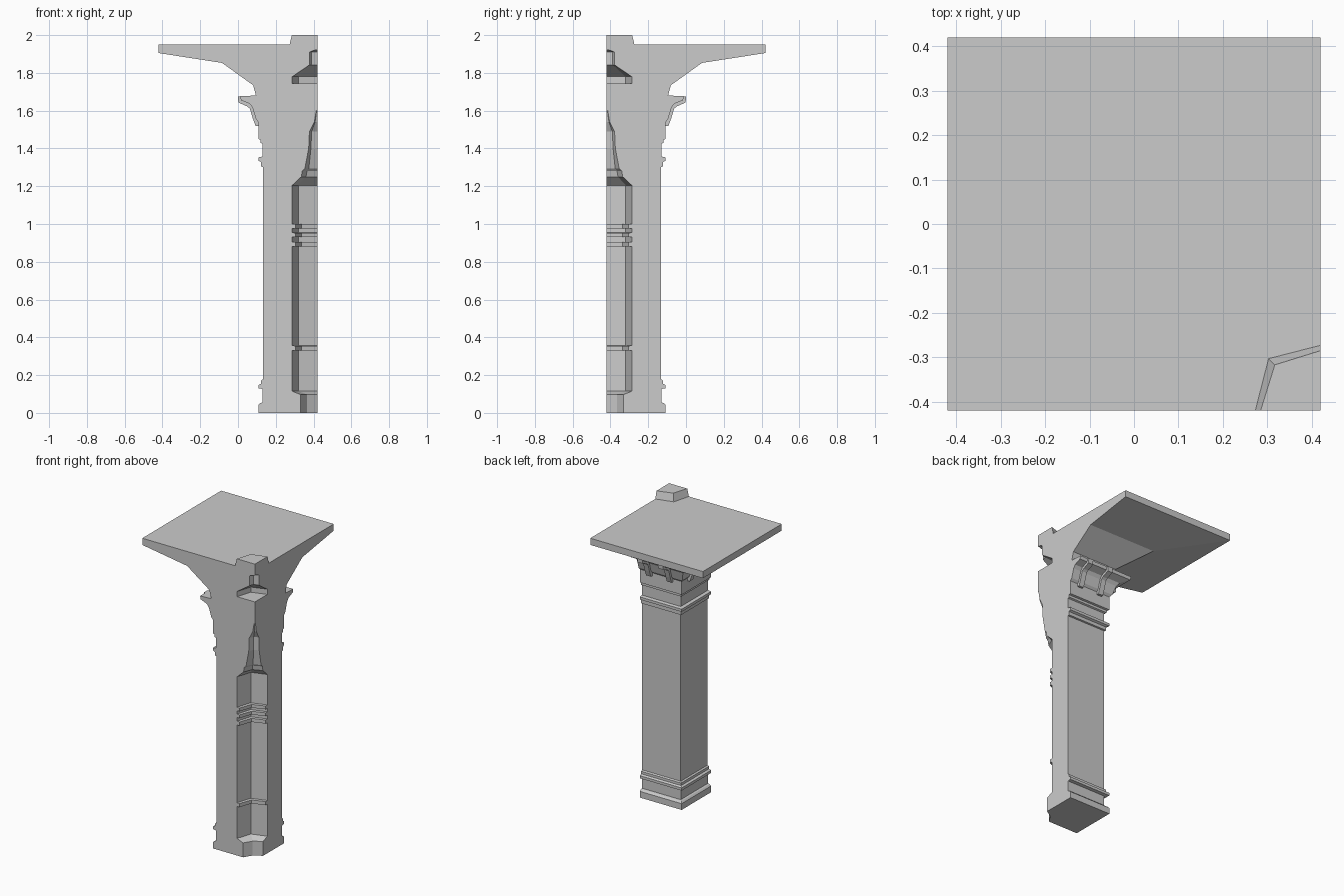
import bpy, bmesh

if "Cube" in bpy.data.objects:
    bpy.data.objects.remove(bpy.data.objects["Cube"])

C = 0.42  # the inner corner of the piece is at (C, -C)


def loft(name, rings):
    bm = bmesh.new()
    vs = [[bm.verts.new(p) for p in r] for r in rings]
    n = len(vs[0])
    for a, b in zip(vs, vs[1:]):
        for i in range(n):
            j = (i + 1) % n
            bm.faces.new((a[i], a[j], b[j], b[i]))
    bm.faces.new(vs[0][::-1])
    bm.faces.new(vs[-1])
    bmesh.ops.recalc_face_normals(bm, faces=bm.faces)
    me = bpy.data.meshes.new(name)
    bm.to_mesh(me)
    bm.free()
    ob = bpy.data.objects.new(name, me)
    bpy.context.collection.objects.link(ob)
    return ob


def square(x, z):
    return [(x, -C, z), (C, -C, z), (C, -x, z), (x, -x, z)]


def notch_ring(r, k, z):
    # kite-shaped corner, extended outside the piece for a clean cut
    return [(C - r, -C - .1, z), (C + .1, -C - .1, z), (C + .1, -C + r, z),
            (C, -C + r, z), (C - k, -C + k, z), (C - r, -C, z)]


# Pillar with base mouldings, capital ledge and flared ceiling slab
pillar_profile = [
    (.108, 0), (.108, .042), (.118, .052), (.13, .055), (.13, .127),
    (.108, .13), (.108, .148), (.122, .155), (.122, .172), (.132, .178),
    (.132, 1.302), (.122, 1.305), (.122, 1.328), (.108, 1.335), (.108, 1.353),
    (.13, 1.357), (.13, 1.425), (.12, 1.43), (.12, 1.446), (.108, 1.45),
    (.108, 1.54), (.095, 1.555), (.077, 1.615), (.063, 1.636),
    (.016, 1.655), (.012, 1.677), (.095, 1.68), (.08, 1.735),
    (-.085, 1.853), (-.42, 1.905), (-.42, 1.95)]
pillar = loft("pillar_and_slab", [square(x, z) for x, z in pillar_profile])

# Tall corner recess with bands: (z, width, depth)
W, K = .133, .101
tall = [(-.05, .088, .055), (.097, .088, .055), (.115, W, K)]
for z0, z1 in [(.33, .355), (.88, .905), (.93, .953), (.976, .999)]:
    tall += [(z0, W, K), (z0 + .001, .115, .085), (z1, .115, .085), (z1 + .001, W, K)]
tall += [(1.205, W, K), (1.25, .085, .06), (1.28, .08, .055), (1.295, .066, .045),
         (1.4, .046, .034), (1.49, .042, .03), (1.54, .016, .012), (1.6, .006, .004)]
# Small upper recess
upper = [(1.745, W, K), (1.78, W, K), (1.842, .042, .032),
         (1.91, .042, .032), (1.922, .01, .007)]

for name, prof in (("tall_recess_cutter", tall), ("upper_recess_cutter", upper)):
    cutter = loft(name, [notch_ring(r, k, z) for z, r, k in prof])
    cutter.hide_render = True
    mod = pillar.modifiers.new(name, 'BOOLEAN')
    mod.operation = 'DIFFERENCE'
    mod.solver = 'EXACT'
    mod.object = cutter
    bpy.context.view_layer.objects.active = pillar
    bpy.ops.object.modifier_apply(modifier=mod.name)
    bpy.data.objects.remove(cutter)

# Raised corner block on top
loft("top_block", [
    [(C - r, -C, z), (C, -C, z), (C, -C + r, z), (C - k, -C + k, z)]
    for z, r, k in ((1.94, .147, .117), (1.95, .147, .117), (2.0, .135, .103))])

# Curved brackets under the ledge, mirrored across the diagonal
bracket = [(.125, 1.52), (.093, 1.52), (.078, 1.56), (.063, 1.61), (.05, 1.622),
           (.002, 1.643), (0, 1.675), (.05, 1.676), (.125, 1.676)]
for i, c in enumerate((.19, .345)):
    loft(f"back_bracket_{i}", [[(x, -d, z) for d, z in bracket] for x in (c - .018, c + .018)])
    loft(f"left_bracket_{i}", [[(d, -x, z) for d, z in bracket] for x in (c - .018, c + .018)])
